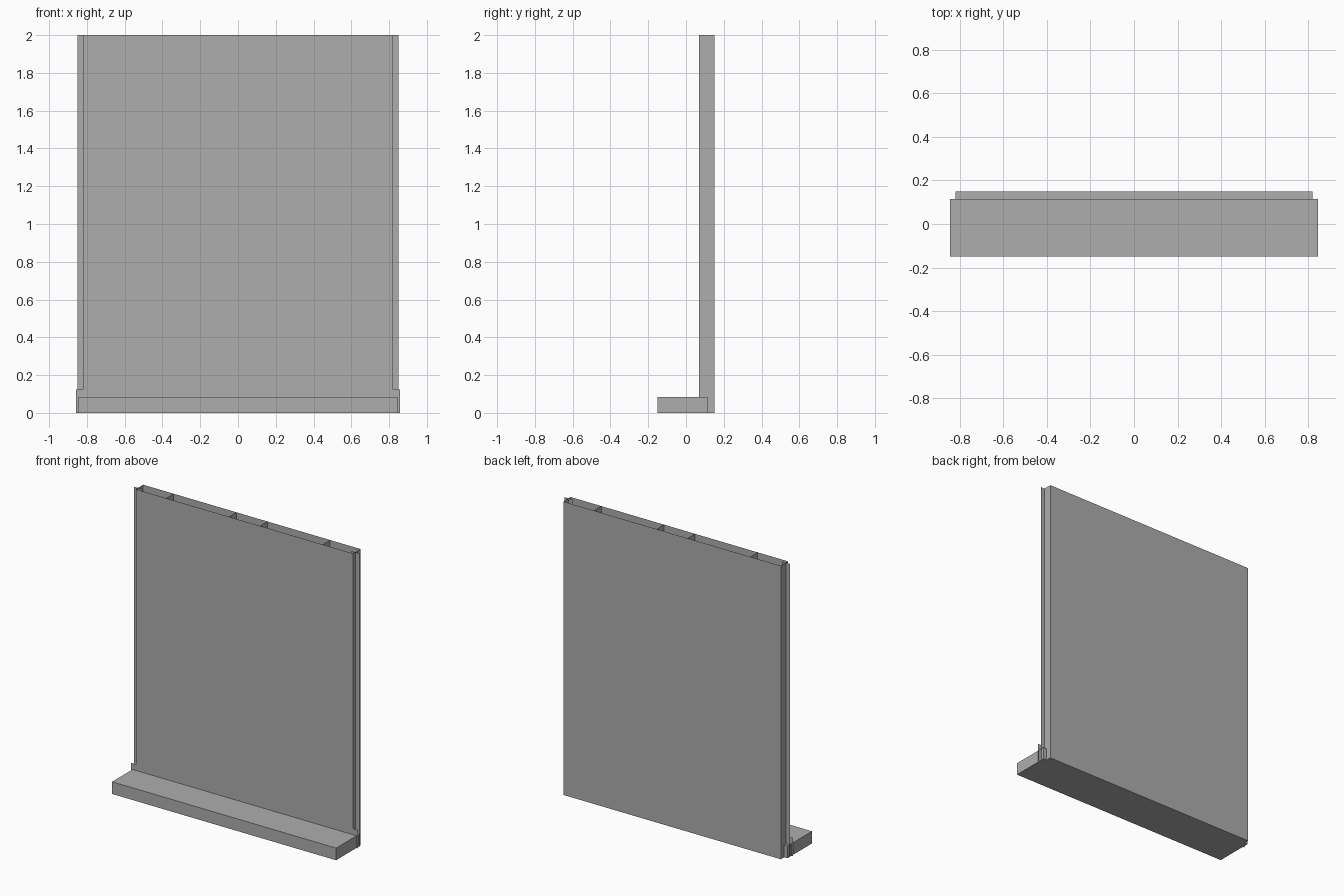
import bpy

if "Cube" in bpy.data.objects:
    bpy.data.objects.remove(bpy.data.objects["Cube"])

grey = bpy.data.materials.new("plain_grey")
grey.diffuse_color = (0.42, 0.42, 0.42, 1)
grey.use_nodes = True
grey.node_tree.nodes["Principled BSDF"].inputs["Base Color"].default_value = grey.diffuse_color

FRONT, FLANGE, BACK = 0.07, 0.093, 0.15   # depths of the sheet layers
HALF, TOP = 0.82, 2.0                     # half width and height of the panel


def make(name, verts, faces):
    me = bpy.data.meshes.new(name)
    me.from_pydata(verts, [], faces)
    me.materials.append(grey)
    me.update()
    ob = bpy.data.objects.new(name, me)
    bpy.context.collection.objects.link(ob)
    return ob


def sheet_y(name, outline, y):
    """Flat sheet facing front or back, outline given as x, z points."""
    return make(name, [(x, y, z) for x, z in outline], [range(len(outline))])


def sheet_x(name, x, y0, y1, z0, z1):
    """Flat sheet facing sideways."""
    return make(name, [(x, y0, z0), (x, y1, z0), (x, y1, z1), (x, y0, z1)], [(0, 1, 2, 3)])


# front sheet, with a wider foot at the bottom
half = [(0.857, 0), (0.857, 0.125), (HALF, 0.125), (HALF, TOP)]
sheet_y("front_sheet", half + [(-x, z) for x, z in reversed(half)], FRONT)

# back sheet
sheet_y("back_sheet", [(HALF, 0), (-HALF, 0), (-HALF, TOP), (HALF, TOP)], BACK)

# closing sheet under the hollow panel
make("panel_bottom",
     [(-HALF, FRONT, 0), (-HALF, BACK, 0), (HALF, BACK, 0), (HALF, FRONT, 0)],
     [(0, 1, 2, 3)])

for side, label in ((1, "right"), (-1, "left")):
    # end walls, joining flanges and inner ribs
    sheet_x("end_wall_" + label, side * HALF, FRONT, BACK, 0, TOP)
    a, b = side * 0.79, side * 0.85
    sheet_y("flange_" + label, [(a, 0), (b, 0), (b, TOP), (a, TOP)], FLANGE)
    for x, place in ((0.59, "outer"), (0.117, "inner")):
        sheet_x(place + "_rib_" + label, side * x, FRONT, BACK, 0, TOP)

# solid base ledge in front of the panel
w, y0, y1, h = 0.845, -0.15, 0.114, 0.083
corners = [(-w, y0), (w, y0), (w, y1), (-w, y1)]
make("base_ledge",
     [(x, y, z) for z in (0, h) for x, y in corners],
     [(3, 2, 1, 0), (4, 5, 6, 7)] + [(i, (i + 1) % 4, (i + 1) % 4 + 4, i + 4) for i in range(4)])
